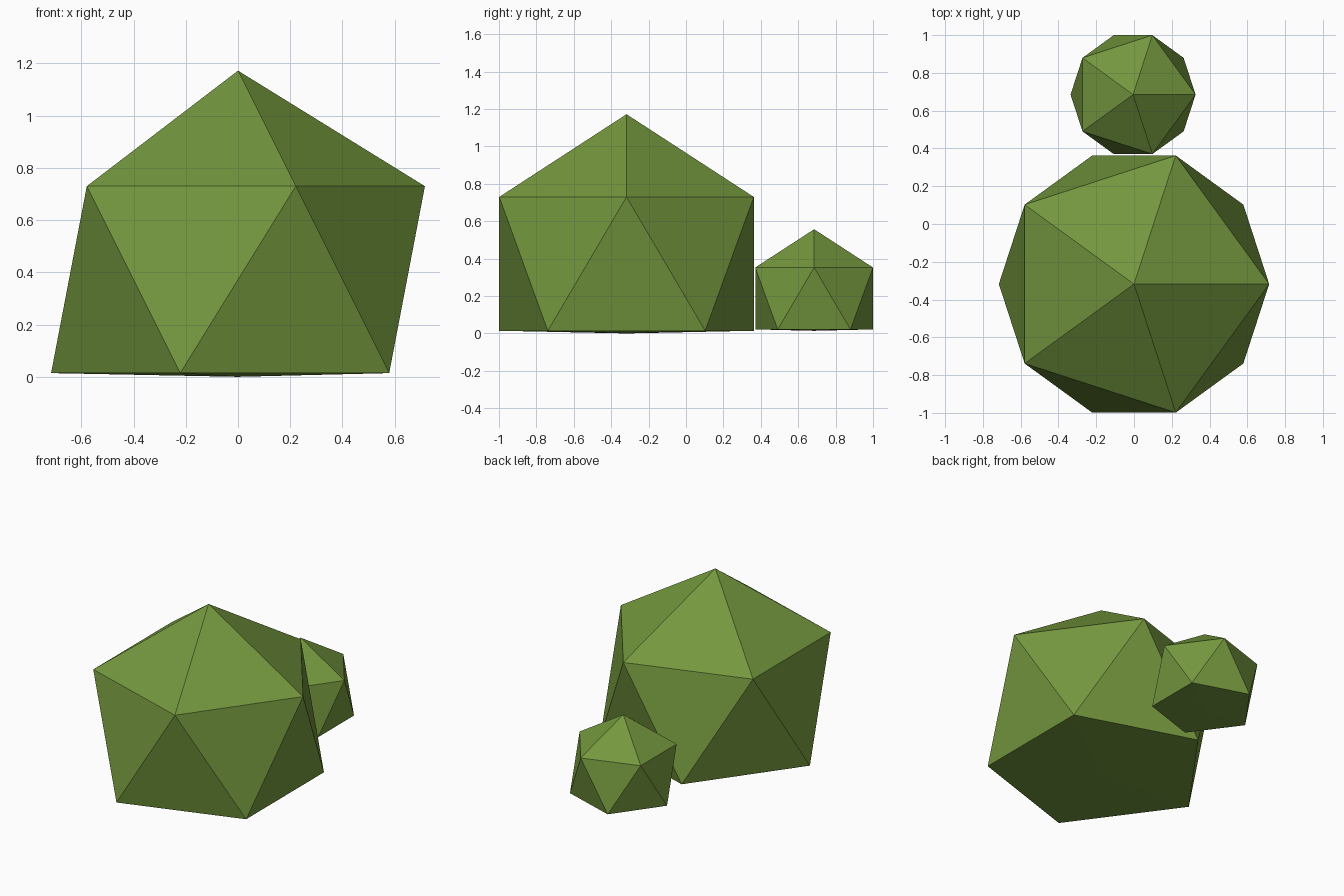
import bpy
import bmesh
from mathutils import Matrix

if "Cube" in bpy.data.objects:
    bpy.data.objects.remove(bpy.data.objects["Cube"])

leaf_green = bpy.data.materials.new("leaf green")
leaf_green.diffuse_color = (0.175, 0.31, 0.048, 1.0)
leaf_green.use_nodes = True
leaf_green.node_tree.nodes["Principled BSDF"].inputs["Base Color"].default_value = leaf_green.diffuse_color


def bush(name, centre, radius, bottom_z):
    """Low-poly icosahedron whose lowest point is pushed up to a nearly flat base."""
    bm = bmesh.new()
    bmesh.ops.create_icosphere(bm, subdivisions=1, radius=radius,
                               matrix=Matrix.Translation(centre))
    min(bm.verts, key=lambda v: v.co.z).co.z = bottom_z
    mesh = bpy.data.meshes.new(name)
    bm.to_mesh(mesh)
    bm.free()
    mesh.materials.append(leaf_green)
    obj = bpy.data.objects.new(name, mesh)
    bpy.context.collection.objects.link(obj)
    return obj


# Large bush in front, small bush behind it
bush("large_bush", (0.0, -0.318, 0.372), 0.80, 0.0)
bush("small_bush", (-0.005, 0.685, 0.187), 0.37, 0.014)
